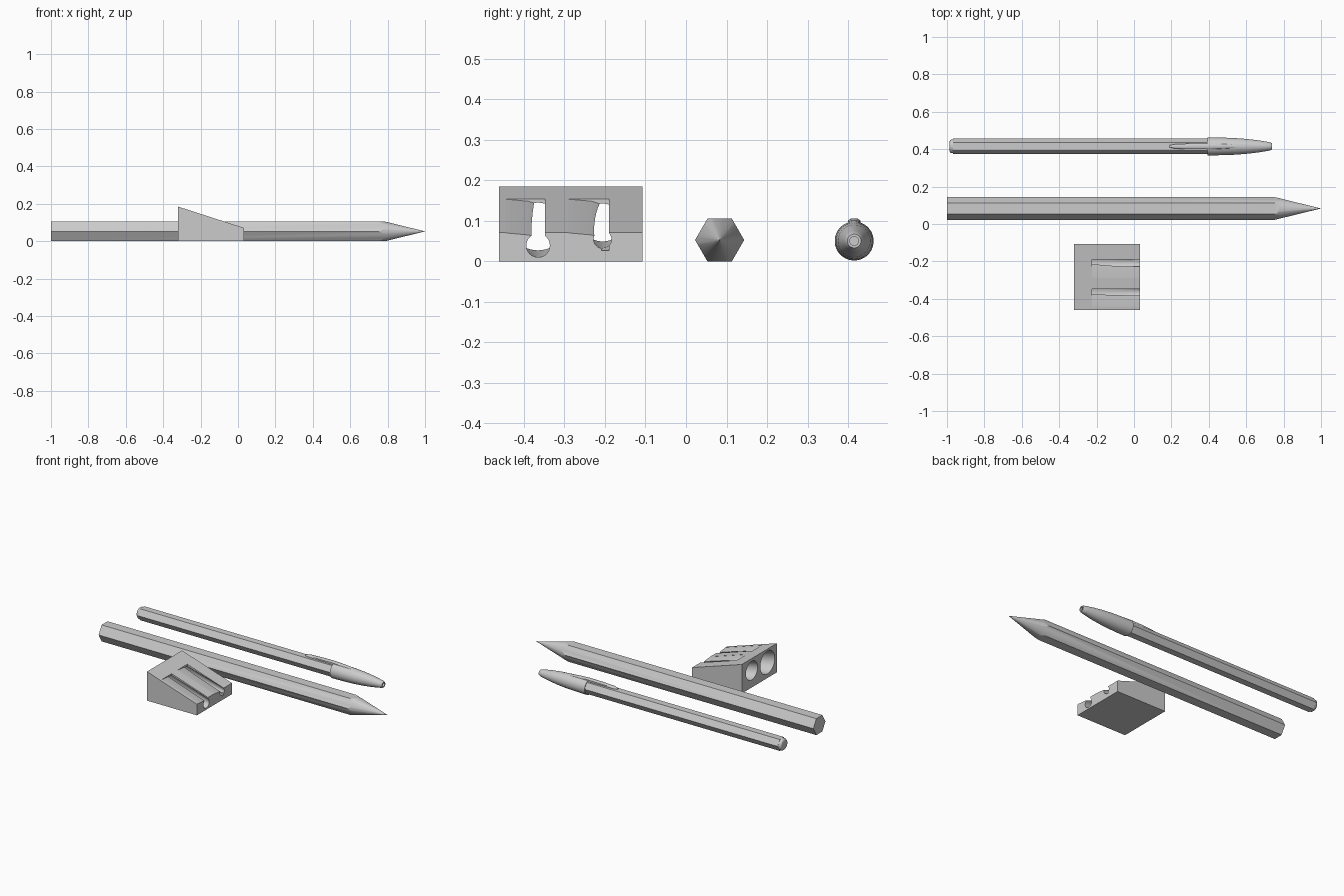
import bpy, bmesh, math

if "Cube" in bpy.data.objects:
    bpy.data.objects.remove(bpy.data.objects["Cube"])


def circle(x, y, z, r, n=48):
    return [(x, y + r * math.cos(2 * math.pi * i / n), z + r * math.sin(2 * math.pi * i / n))
            for i in range(n)]


def skin(name, rings, smooth=None, closed=False):
    """Bridge a list of equal-length rings; cap the ends unless the loop is closed."""
    bm = bmesh.new()
    vs = [[bm.verts.new(p) for p in ring] for ring in rings]
    n = len(rings[0])
    pairs = list(zip(vs, vs[1:])) + ([(vs[-1], vs[0])] if closed else [])
    for a, b in pairs:
        for i in range(n):
            j = (i + 1) % n
            bm.faces.new((a[i], a[j], b[j], b[i]))
    if not closed:
        bm.faces.new(vs[0])
        bm.faces.new(vs[-1])
    bmesh.ops.remove_doubles(bm, verts=bm.verts, dist=1e-6)
    bmesh.ops.recalc_face_normals(bm, faces=bm.faces)
    me = bpy.data.meshes.new(name)
    bm.to_mesh(me)
    bm.free()
    ob = bpy.data.objects.new(name, me)
    bpy.context.collection.objects.link(ob)
    if smooth:
        shade(ob, smooth)
    return ob


def activate(ob):
    bpy.ops.object.select_all(action='DESELECT')
    ob.select_set(True)
    bpy.context.view_layer.objects.active = ob


def shade(ob, deg):
    activate(ob)
    bpy.ops.object.shade_smooth_by_angle(angle=math.radians(deg))


def boolean(ob, cutter, op='DIFFERENCE'):
    cutter.hide_render = True
    activate(ob)
    m = ob.modifiers.new("cut", 'BOOLEAN')
    m.operation, m.object, m.solver = op, cutter, 'EXACT'
    bpy.ops.object.modifier_apply(modifier=m.name)
    bpy.data.objects.remove(cutter)


# Pencil: hexagonal rod sharpened by intersecting it with a cone
PY, PZ, PR = 0.083, 0.0525, 0.0606
pencil = skin("pencil", [circle(-1, PY, PZ, PR, 6), circle(1.05, PY, PZ, PR, 6)])
point = skin("point_cutter", [circle(-1.1, PY, PZ, 0.09), circle(0.6, PY, PZ, 0.098),
                              circle(0.99, PY, PZ, 0.0025), circle(1.0, PY, PZ, 0.0006)])
boolean(pencil, point, 'INTERSECT')
shade(pencil, 20)

# Pen barrel: hexagonal tube with a rounded end plug
NY, NZ = 0.415, 0.05
skin("pen_barrel", [circle(-0.967, NY, NZ, 0.042, 6), circle(0.42, NY, NZ, 0.042, 6)])
skin("pen_end_plug", [circle(x, NY, NZ, r) for x, r in
     [(-0.986, 0.026), (-0.984, 0.032), (-0.978, 0.0365), (-0.95, 0.0365)]], 40)

# Pen cap: turned hollow shell with a vent hole in its tip
cap = [(0.392, 0.044), (0.392, 0.048), (0.45, 0.0475), (0.53, 0.045), (0.60, 0.040),
       (0.66, 0.033), (0.71, 0.025), (0.73, 0.021), (0.738, 0.017), (0.738, 0.011),
       (0.70, 0.011), (0.60, 0.034)]
skin("pen_cap", [circle(x, NY, NZ, r) for x, r in cap], 35, closed=True)

# Pen clip: tapered strip floating over the barrel, sinking into the cap
clip = [(0.19, 0.006, 0.091, 0.097), (0.22, 0.012, 0.090, 0.101), (0.30, 0.015, 0.091, 0.104),
        (0.39, 0.015, 0.090, 0.105), (0.46, 0.013, 0.085, 0.102), (0.53, 0.010, 0.080, 0.096),
        (0.58, 0.006, 0.075, 0.089)]
skin("pen_clip", [[(x, NY - w, a), (x, NY + w, a), (x, NY + w, b - 0.004),
                   (x, NY + w * 0.6, b), (x, NY - w * 0.6, b), (x, NY - w, b - 0.004)]
                  for x, w, a, b in clip], 50)

# Sharpener: wedge block
X0, X1, Z0, Z1 = -0.32, 0.032, 0.185, 0.071
side = [(X0, 0), (X1, 0), (X1, Z1), (X0, Z0)]
block = skin("sharpener", [[(x, y, z) for x, z in side] for y in (-0.461, -0.107)])


def slope(x):
    return Z0 + (Z1 - Z0) * (x - X0) / (X1 - X0)


# Each hole: tilted cone bore, then a sloping blade recess ending in a slot
for y, zb, rb, zf, rf, edge, s0, s1 in [
        (-0.365, 0.100, 0.073, 0.039, 0.029, -0.445, -0.364, -0.348),
        (-0.206, 0.108, 0.059, 0.054, 0.022, -0.290, -0.208, -0.190)]:
    e = 0.02 / (X1 - X0)
    bore = skin("bore_cutter", [
        circle(X0 - 0.02, y, zb + (zb - zf) * e, rb + (rb - rf) * e),
        circle(X1 + 0.02, y, zf - (zb - zf) * e, rf - (rb - rf) * e)])
    boolean(block, bore)
    prof = [(edge, 0.03), (edge, -0.001), (s0 - 0.025, -0.006), (s0, -0.014),
            (s0, -0.045), (s1, -0.045), (s1, 0.03)]
    slot = skin("slot_cutter", [[(x, py, slope(x) + d) for py, d in prof]
                                for x in (-0.225, X1 + 0.05)])
    boolean(block, slot)
shade(block, 15)
